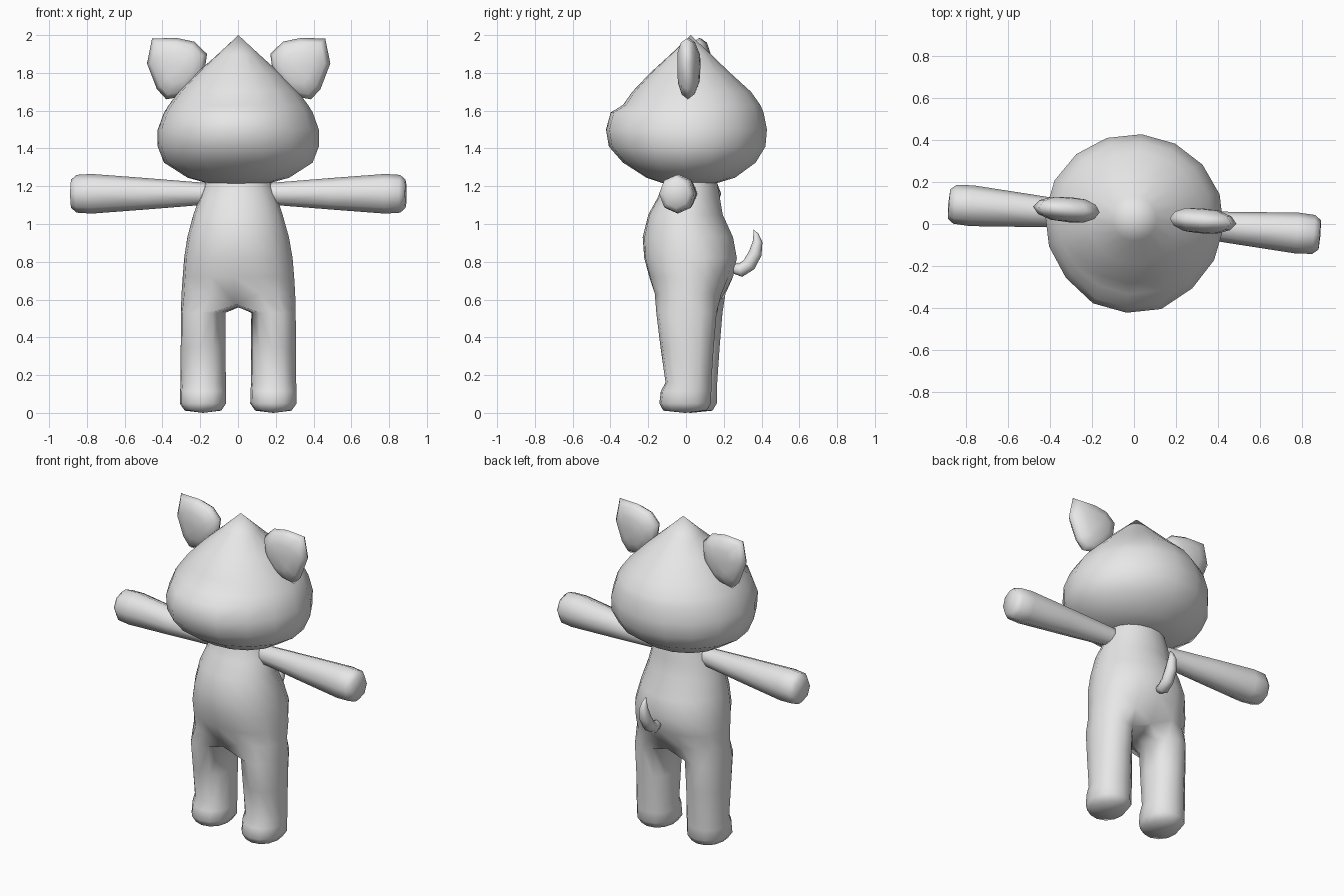
import bpy, bmesh, math
from mathutils import Matrix, Vector

if "Cube" in bpy.data.objects:
    bpy.data.objects.remove(bpy.data.objects["Cube"])

grey = bpy.data.materials.new("soft_grey")
grey.diffuse_color = (0.8, 0.8, 0.8, 1)
grey.use_nodes = True
grey.node_tree.nodes["Principled BSDF"].inputs["Base Color"].default_value = grey.diffuse_color
TURN = Matrix.Rotation(math.radians(-4.8), 4, 'Z')  # whole figure is turned slightly


def finish(name, bm):
    bmesh.ops.recalc_face_normals(bm, faces=bm.faces)
    bm.transform(TURN)
    mesh = bpy.data.meshes.new(name)
    bm.to_mesh(mesh)
    bm.free()
    mesh.materials.append(grey)
    for p in mesh.polygons:
        p.use_smooth = True
    obj = bpy.data.objects.new(name, mesh)
    bpy.context.collection.objects.link(obj)
    return obj


def bridge(bm, a, b):
    n = len(a)
    for i in range(n):
        bm.faces.new((a[i], a[(i + 1) % n], b[(i + 1) % n], b[i]))


def fan(bm, ring, point):
    c = bm.verts.new(point)
    for i in range(len(ring)):
        bm.faces.new((ring[i], ring[(i + 1) % len(ring)], c))


def loft(bm, rings, start, end):
    """Skin a list of point rings and close both ends on a point."""
    loops = [[bm.verts.new(p) for p in r] for r in rings]
    for a, b in zip(loops, loops[1:]):
        bridge(bm, a, b)
    fan(bm, loops[0], start)
    fan(bm, loops[-1], end)


def oval(z, cx, rx, yf, yb, n, first=-90, power=1.0):
    """Horizontal ring between a front and a back depth."""
    pts = []
    for i in range(n):
        t = math.radians(first + 360 * i / n)
        c, s = math.cos(t), math.sin(t)
        pts.append(Vector((cx + rx * math.copysign(abs(c) ** power, c),
                           (yf + yb) / 2 + (yb - yf) / 2 * math.copysign(abs(s) ** power, s), z)))
    return pts


# Head: onion-shaped skull with a pointed top and a low snout
bm = bmesh.new()
rings = []
for z, rx, yf, yb, snout in [
        (1.215, .16, -.12, .16, 0), (1.245, .27, -.21, .26, 0), (1.325, .395, -.335, .37, 0),
        (1.41, .428, -.385, .422, .025), (1.5, .428, -.395, .43, .03), (1.59, .395, -.36, .412, .04),
        (1.63, .37, -.335, .395, 0), (1.7, .318, -.285, .345, 0), (1.8, .22, -.19, .235, 0),
        (1.9, .108, -.08, .13, 0)]:
    ring = oval(z, 0, rx, yf, yb, 16)
    for i, w in ((0, 1), (1, 1), (15, 1), (2, .3), (14, .3)):
        ring[i].y -= snout * w
    rings.append(ring)
loft(bm, rings, (0, .02, 1.21), (0, .025, 2.0))
finish("head", bm)

# Body: torso whose lowest ring splits into two legs
bm = bmesh.new()
torso = [(1.32, .15, -.10, .15), (1.22, .175, -.12, .165), (1.14, .205, -.15, .18),
         (1.05, .237, -.2, .195), (.93, .27, -.23, .25), (.82, .288, -.222, .27),
         (.72, .296, -.195, .25), (.63, .302, -.168, .212)]
loops = []
for k, (z, rx, yf, yb) in enumerate(torso):
    pts = oval(z, 0, rx, yf, yb, 16, power=1 if k < 5 else .9)
    if k == len(torso) - 1:  # lift the fork inwards
        for i in (0, 8):
            pts[i].z = .575
            pts[i].y *= .8
    loops.append([bm.verts.new(p) for p in pts])
for a, b in zip(loops, loops[1:]):
    bridge(bm, a, b)
fan(bm, loops[0], (0, .025, 1.33))
base = loops[-1]
crotch = [bm.verts.new((0, y, .56)) for y in (.08, .02, -.04)]
legs = [(.53, .118, -.142, .178), (.35, .119, -.12, .163), (.16, .12, -.093, .15),
        (.115, .122, -.118, .15), (.05, .123, -.126, .148), (.012, .097, -.105, .125)]
for s in (1, -1):
    half = [base[(s * i) % 16] for i in range(9)] + crotch
    for z, rx, yf, yb in legs:
        ring = [bm.verts.new((s * p.x, p.y, p.z))
                for p in oval(z, .187, rx, yf, yb, 12, first=-120, power=.9)]
        bridge(bm, half, ring)
        half = ring
    fan(bm, half, (s * .187, .01, 0))
finish("body_and_legs", bm)

# Arms and ears, mirrored left and right
arm = [(.12, .055), (.2, .06), (.5, .084), (.78, .105), (.86, .1), (.888, .075)]
ear = [(.185, 1.78), (.168, 1.9), (.235, 1.965), (.33, 1.985), (.46, 1.982),
       (.487, 1.85), (.435, 1.715), (.385, 1.66), (.27, 1.68)]
for s, side in ((1, "right"), (-1, "left")):
    bm = bmesh.new()
    rings = [[(s * x, .022 + .93 * r * math.sin(k * math.pi / 4), 1.16 + r * math.cos(k * math.pi / 4))
              for k in range(8)] for x, r in arm]
    loft(bm, rings, (s * .11, .022, 1.16), (s * .892, .022, 1.16))
    finish(side + "_arm", bm)

    bm = bmesh.new()
    rings = [[(s * (.31 + (x - .31) * f), .042 + d, 1.83 + (z - 1.83) * f) for x, z in ear]
             for f, d in ((.5, -.055), (.85, -.033), (1, 0), (.85, .033), (.5, .055))]
    loft(bm, rings, (s * .31, -.018, 1.83), (s * .31, .102, 1.83))
    finish(side + "_ear", bm)

# Tail: short tapered crescent curling upwards
bm = bmesh.new()
path = [(.25, .765, .025), (.29, .755, .036), (.335, .785, .037), (.368, .845, .035),
        (.38, .905, .026), (.372, .945, .014)]
rings = []
for i, (y, z, r) in enumerate(path):
    p, q = path[max(i - 1, 0)], path[min(i + 1, len(path) - 1)]
    d = Vector((0, q[0] - p[0], q[1] - p[1])).normalized()
    up = Vector((0, -d.z, d.y))
    rings.append([Vector((0, y, z)) + r * (math.cos(k * math.pi / 4) * up +
                  math.sin(k * math.pi / 4) * Vector((1, 0, 0))) for k in range(8)])
loft(bm, rings, (0, .24, .768), (0, .358, .972))
finish("tail", bm)
